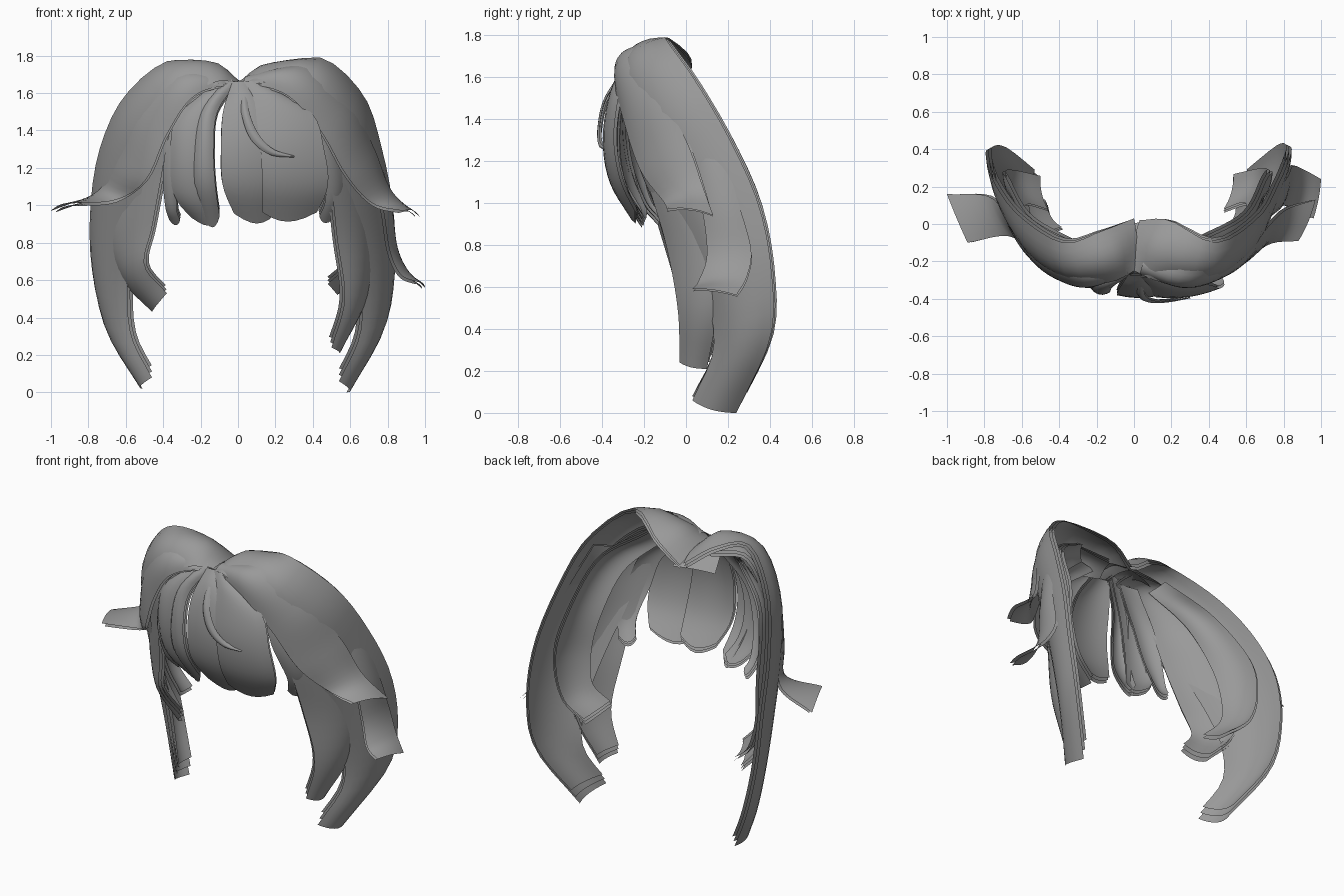
import bpy
from mathutils import Vector

mat = bpy.data.materials.new("grey_hair")
mat.diffuse_color = (0.32, 0.32, 0.32, 1)
CENTRE = Vector((0, 0.2, 1.05))


def spline(pts, t):
    """Smooth curve through the points, t from 0 to 1."""
    n = len(pts) - 1
    i = min(int(t * n), n - 1)
    u = t * n - i
    b, c = pts[i], pts[i + 1]
    a = pts[i - 1] if i else b * 2 - c
    d = pts[i + 2] if i + 2 <= n else c * 2 - b
    return 0.5 * (2 * b + (c - a) * u + (2 * a - 5 * b + 4 * c - d) * u * u
                  + (3 * b - a - 3 * c + d) * u ** 3)


def lock(name, front, back, bulge, layers=2, gap=0.016, steps=28, cols=8, rounding=0.0):
    """Sheet of hair between two edge curves, arched outward, in thin layers."""
    f = [Vector(p) for p in front]
    b = [Vector(p) for p in back]
    verts, faces = [], []
    for k in range(layers):
        base = len(verts)
        end = 1 - 0.015 * k
        for i in range(steps + 1):
            for j in range(cols + 1):
                s = j / cols
                t = i / steps * end * (1 - rounding * (2 * s - 1) ** 2)
                p, q = spline(f, t), spline(b, t)
                t0, t1 = max(t - 0.02, 0), min(t + 0.02, 1)
                along = spline(f, t1) + spline(b, t1) - spline(f, t0) - spline(b, t0)
                n = along.cross(q - p).normalized()
                if n.dot((p + q) / 2 - CENTRE) < 0:
                    n = -n
                arch = bulge * 4 * s * (1 - s) * (1 - 0.5 * t) * min(1, 0.3 + t * 6)
                verts.append(p.lerp(q, s) + n * (arch - gap * k))
        for i in range(steps):
            for j in range(cols):
                a = base + i * (cols + 1) + j
                faces.append((a, a + 1, a + cols + 2, a + cols + 1))
    me = bpy.data.meshes.new(name)
    me.from_pydata([v[:] for v in verts], [], faces)
    me.materials.append(mat)
    me.polygons.foreach_set("use_smooth", [True] * len(me.polygons))
    # face outward
    pol = me.polygons[len(me.polygons) // (2 * layers)]
    if pol.normal.dot(pol.center - CENTRE) < 0:
        me.flip_normals()
    ob = bpy.data.objects.new(name, me)
    bpy.context.collection.objects.link(ob)
    return ob


def depth(x, z, wrap):
    """Forehead profile: y of the fringe at a height, wrapped back by x."""
    prof = [(0.85, -0.18), (0.92, -0.25), (1.0, -0.32), (1.15, -0.375),
            (1.35, -0.39), (1.5, -0.35), (1.7, -0.25)]
    for (z0, y0), (z1, y1) in zip(prof, prof[1:]):
        if z <= z1:
            return y0 + (y1 - y0) * (z - z0) / (z1 - z0) + wrap * x * x
    return prof[-1][1]


def fringe(name, rows, push=0.0, bulge=0.03, layers=2, wrap=0.6):
    lock(name, [(l, depth(l, z, wrap) + push, z) for l, r, z in rows],
         [(r, depth(r, z, wrap) + push, z) for l, r, z in rows], bulge, layers,
         gap=0.014, steps=18, cols=6, rounding=0.06)


# Large swept locks from the parting down both sides
lock("right_main_lock",
     [(-0.02, -0.24, 1.65), (0.14, -0.31, 1.66), (0.33, -0.31, 1.55),
      (0.48, -0.24, 1.33), (0.56, -0.12, 1.05), (0.62, 0.0, 0.8),
      (0.66, 0.1, 0.55), (0.65, 0.13, 0.3), (0.54, 0.03, 0.06)],
     [(0.03, 0.02, 1.58), (0.19, 0.02, 1.7), (0.44, -0.1, 1.79),
      (0.67, 0.04, 1.59), (0.77, 0.21, 1.3), (0.83, 0.35, 0.98),
      (0.84, 0.41, 0.65), (0.78, 0.4, 0.35), (0.58, 0.24, 0.0)], 0.085, 3)
lock("left_main_lock",
     [(0.02, -0.24, 1.65), (-0.12, -0.31, 1.66), (-0.3, -0.31, 1.55),
      (-0.44, -0.24, 1.33), (-0.52, -0.12, 1.05), (-0.57, 0.0, 0.8),
      (-0.59, 0.1, 0.55), (-0.57, 0.13, 0.3), (-0.46, 0.03, 0.08)],
     [(0.0, 0.03, 1.6), (-0.18, -0.04, 1.73), (-0.38, -0.1, 1.77),
      (-0.61, 0.04, 1.58), (-0.74, 0.21, 1.3), (-0.79, 0.35, 0.98),
      (-0.78, 0.4, 0.65), (-0.7, 0.39, 0.33), (-0.51, 0.24, 0.02)], 0.08, 3)

# Small flap closing the crown behind the parting
lock("crown_flap",
     [(-0.08, -0.25, 1.64), (-0.14, -0.15, 1.63), (-0.17, -0.05, 1.55)],
     [(0.08, -0.25, 1.64), (0.1, -0.12, 1.64), (0.08, 0.02, 1.56)], 0.02, 1)

# Inner locks below the main ones
lock("right_inner_lock",
     [(0.06, -0.24, 1.63), (0.26, -0.28, 1.58), (0.41, -0.26, 1.4),
      (0.49, -0.2, 1.15), (0.53, -0.1, 0.82), (0.57, -0.04, 0.5), (0.5, -0.03, 0.24)],
     [(0.1, -0.1, 1.66), (0.36, -0.15, 1.69), (0.6, -0.04, 1.48),
      (0.7, 0.1, 1.15), (0.73, 0.15, 0.82), (0.69, 0.15, 0.5), (0.54, 0.1, 0.21)],
     0.05, 3)
lock("left_inner_lock",
     [(-0.06, -0.24, 1.63), (-0.23, -0.28, 1.58), (-0.36, -0.27, 1.4),
      (-0.41, -0.21, 1.15), (-0.46, -0.13, 0.88), (-0.5, -0.07, 0.68),
      (-0.38, -0.03, 0.53)],
     [(-0.1, -0.1, 1.66), (-0.34, -0.15, 1.67), (-0.56, -0.04, 1.46),
      (-0.66, 0.08, 1.15), (-0.69, 0.13, 0.82), (-0.62, 0.14, 0.6),
      (-0.46, 0.1, 0.43)], 0.05, 3)

# Shorter curls inside each side, curving in toward the face
lock("right_short_curl",
     [(0.28, -0.18, 1.62), (0.5, -0.08, 1.4), (0.6, 0.04, 1.1), (0.63, 0.08, 0.88),
      (0.6, 0.1, 0.7), (0.48, 0.06, 0.58)],
     [(0.34, -0.1, 1.68), (0.6, 0.04, 1.48), (0.71, 0.24, 1.12), (0.74, 0.28, 0.88),
      (0.68, 0.28, 0.65), (0.53, 0.25, 0.52)], 0.04, 3)
lock("left_short_curl",
     [(-0.26, -0.18, 1.6), (-0.46, -0.08, 1.4), (-0.56, 0.04, 1.1),
      (-0.6, 0.08, 0.88), (-0.57, 0.1, 0.72), (-0.46, 0.07, 0.6)],
     [(-0.32, -0.1, 1.66), (-0.56, 0.04, 1.46), (-0.68, 0.24, 1.12),
      (-0.7, 0.28, 0.88), (-0.64, 0.28, 0.68), (-0.5, 0.25, 0.56)], 0.04, 2)

# Front locks that sweep from the parting and flick outward
lock("right_upper_flick",
     [(0.03, -0.27, 1.66), (0.26, -0.34, 1.59), (0.44, -0.3, 1.4),
      (0.58, -0.22, 1.16), (0.72, -0.11, 1.01), (0.88, -0.09, 0.97)],
     [(0.05, -0.2, 1.69), (0.35, -0.25, 1.74), (0.6, -0.14, 1.55),
      (0.73, 0.0, 1.3), (0.82, 0.08, 1.08), (0.97, 0.13, 0.94)], 0.04, 2)
lock("left_upper_flick",
     [(-0.03, -0.27, 1.66), (-0.24, -0.34, 1.58), (-0.38, -0.31, 1.38),
      (-0.49, -0.24, 1.14), (-0.65, -0.07, 1.03), (-0.89, -0.1, 1.01)],
     [(-0.05, -0.2, 1.69), (-0.32, -0.25, 1.71), (-0.53, -0.17, 1.5),
      (-0.65, -0.04, 1.22), (-0.76, 0.14, 1.07), (-1.0, 0.16, 0.97)], 0.03, 2)
lock("right_lower_flick",
     [(0.53, -0.1, 1.52), (0.68, -0.0, 1.25), (0.77, 0.07, 1.0), (0.81, 0.1, 0.76),
      (0.87, 0.06, 0.63), (0.96, 0.03, 0.59)],
     [(0.64, 0.02, 1.55), (0.76, 0.17, 1.25), (0.82, 0.25, 1.0), (0.85, 0.31, 0.78),
      (0.91, 0.29, 0.65), (1.0, 0.24, 0.56)], 0.025, 2)

# Fringe sheets over the forehead: left x, right x, height
fringe("fringe_centre", [(-0.03, 0.07, 1.66), (-0.08, 0.16, 1.5), (-0.09, 0.2, 1.3),
                         (-0.08, 0.22, 1.1), (0.0, 0.2, 0.91)], layers=3)
fringe("fringe_right", [(0.03, 0.12, 1.66), (0.09, 0.39, 1.5), (0.12, 0.46, 1.3),
                        (0.13, 0.48, 1.1), (0.13, 0.4, 0.92)], -0.01, wrap=0.25)
fringe("fringe_left", [(-0.08, 0.0, 1.66), (-0.2, -0.11, 1.5), (-0.23, -0.13, 1.3),
                       (-0.23, -0.12, 1.1), (-0.18, -0.09, 0.89)], 0.01, layers=3)
fringe("fringe_left_outer", [(-0.12, -0.02, 1.66), (-0.33, -0.15, 1.47),
                             (-0.36, -0.2, 1.25), (-0.34, -0.18, 1.05),
                             (-0.22, -0.1, 0.9)], 0.02, layers=3)
fringe("fringe_left_tip", [(-0.2, -0.08, 1.62), (-0.35, -0.23, 1.42),
                           (-0.4, -0.3, 1.2), (-0.39, -0.33, 1.0),
                           (-0.36, -0.3, 0.9)], 0.04, 0.02, 3)
fringe("fringe_right_tip", [(0.12, 0.26, 1.64), (0.34, 0.46, 1.46), (0.42, 0.54, 1.25),
                            (0.47, 0.56, 1.05), (0.42, 0.51, 0.91)], 0.03, 0.02, 3)

# Loose curled strand over the fringe
lock("curled_strand",
     [(0.01, -0.29, 1.63), (0.02, -0.38, 1.48), (0.07, -0.41, 1.35),
      (0.17, -0.41, 1.27), (0.3, -0.39, 1.255)],
     [(0.05, -0.29, 1.63), (0.06, -0.38, 1.5), (0.11, -0.41, 1.38),
      (0.19, -0.41, 1.3), (0.3, -0.39, 1.265)], 0.015, 2, 0.01, 18, 4)
